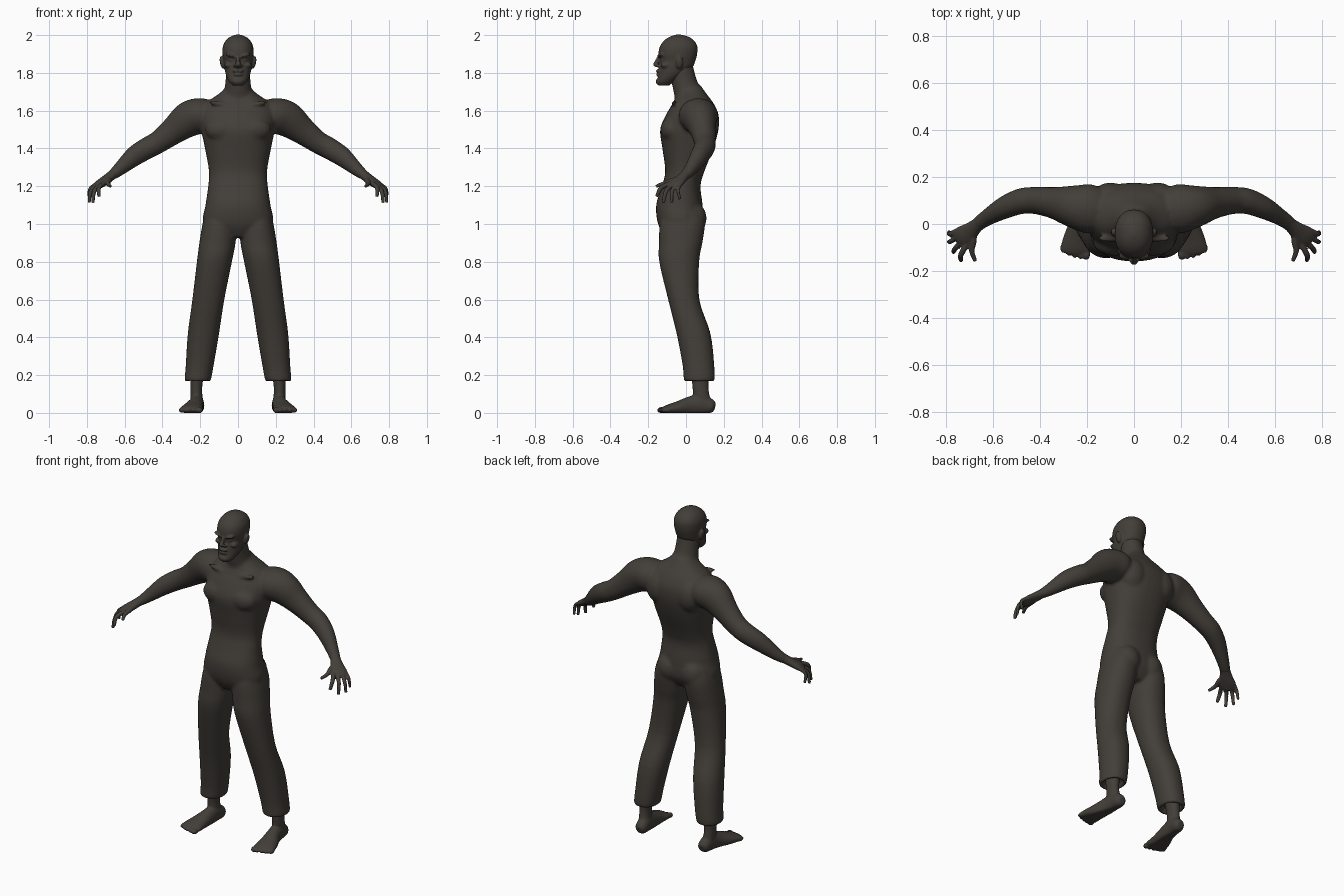
import bpy, bmesh, math
from mathutils import Vector, Matrix

skin = bpy.data.materials.new("dark brown")
skin.diffuse_color = (0.055, 0.048, 0.04, 1)


def spline(rows, steps=4):
    """Smoothly interpolate rows of numbers."""
    out = []
    for i in range(len(rows) - 1):
        a, b, c, d = (rows[max(0, min(len(rows) - 1, i + k))] for k in (-1, 0, 1, 2))
        for s in range(steps):
            t = s / steps
            out.append([0.5 * (2 * q + (r - p) * t + (2 * p - 5 * q + 4 * r - w) * t * t
                        + (3 * q - p - 3 * r + w) * t ** 3) for p, q, r, w in zip(a, b, c, d)])
    return out + [list(rows[-1])]


def loft(bm, rows, side=1, flat=False, power=2.0, n=24, steps=4):
    """Closed tube through rows of (x, y, z, half width, half depth)."""
    rows = spline(rows, steps)
    cs = [Vector((r[0] * side, r[1], r[2])) for r in rows]
    rings = []
    for i, r in enumerate(rows):
        if flat:
            u, v = Vector((1, 0, 0)), Vector((0, 1, 0))
        else:
            t = (cs[min(i + 1, len(cs) - 1)] - cs[max(i - 1, 0)]).normalized()
            u = t.cross(Vector((0, 0, 1)))
            u = u.normalized() if u.length > 0.05 else Vector((1, 0, 0))
            v = u.cross(t).normalized()
        ring = []
        for k in range(n):
            a = 2 * math.pi * k / n
            c, s = math.cos(a), math.sin(a)
            e = 2 / power
            ring.append(bm.verts.new(cs[i] + u * r[3] * math.copysign(abs(c) ** e, c)
                                     + v * r[4] * math.copysign(abs(s) ** e, s)))
        rings.append(ring)
    for p, q in zip(rings, rings[1:]):
        for k in range(n):
            bm.faces.new((p[k], p[(k + 1) % n], q[(k + 1) % n], q[k]))
    bm.faces.new(rings[0])
    bm.faces.new(rings[-1])


def blob(bm, pos, radii, side=1, tilt=0):
    m = (Matrix.Translation((pos[0] * side, pos[1], pos[2]))
         @ Matrix.Rotation(tilt * side, 4, 'Y') @ Matrix.Diagonal((*radii, 1)))
    bmesh.ops.create_uvsphere(bm, u_segments=16, v_segments=10, radius=1, matrix=m)


def finish(name, bm, voxel, smooth):
    """Fuse overlapping volumes into one smooth skin."""
    bmesh.ops.recalc_face_normals(bm, faces=bm.faces)
    me = bpy.data.meshes.new(name)
    bm.to_mesh(me)
    bm.free()
    me.materials.append(skin)
    ob = bpy.data.objects.new(name, me)
    bpy.context.collection.objects.link(ob)
    r = ob.modifiers.new("fuse", 'REMESH')
    r.mode, r.voxel_size, r.use_smooth_shade = 'VOXEL', voxel, True
    s = ob.modifiers.new("soften", 'SMOOTH')
    s.factor, s.iterations = 0.5, smooth
    return ob


def stack(rows):
    """(z, half width, front y, back y) to loft rows."""
    return [(0, (f + b) / 2, z, w, (b - f) / 2) for z, w, f, b in rows]


# Body: torso, neck, arms and trousers
bm = bmesh.new()
loft(bm, stack([(0.93, .07, -.11, .05), (1.0, .182, -.148, .09), (1.1, .172, -.158, .088),
                (1.2, .158, -.128, .077), (1.28, .154, -.11, .098), (1.4, .175, -.125, .145),
                (1.5, .195, -.137, .172), (1.58, .2, -.105, .172), (1.64, .17, -.07, .145),
                (1.69, .1, -.05, .108), (1.73, .06, -.045, .08)]), flat=True, power=2.3, n=32)
loft(bm, [(0, .03, 1.62, .1, .08), (0, .012, 1.70, .076, .078), (0, -.01, 1.76, .066, .068),
          (0, -.03, 1.86, .062, .062)], flat=True)
for s in (1, -1):
    loft(bm, [(.12, .06, 1.575, .08, .07), (.19, .065, 1.575, .105, .092), (.26, .075, 1.555, .09, .095),
              (.34, .09, 1.495, .068, .074), (.42, .1, 1.435, .058, .06), (.48, .097, 1.402, .055, .058),
              (.55, .07, 1.358, .048, .053), (.62, .03, 1.297, .036, .038), (.67, -.005, 1.255, .03, .026)],
         side=s)
    loft(bm, [(.09, -.02, 1.08, .075, .1), (.1, -.02, 1.0, .088, .12), (.109, -.028, .9, .096, .115),
              (.125, -.036, .8, .093, .106), (.157, -.012, .6, .085, .083), (.183, .04, .42, .083, .09),
              (.203, .066, .25, .074, .084), (.213, .07, .172, .069, .081), (.213, .07, .17, .055, .066),
              (.213, .07, .2, .045, .06)], side=s, flat=True, power=2.2)
    blob(bm, (.085, -.078, 1.5), (.09, .058, .065), s)        # chest
    blob(bm, (.08, .03, 1.03), (.08, .08, .09), s)            # seat
    blob(bm, (.1, .105, 1.54), (.085, .072, .1), s)           # shoulder blade
    blob(bm, (.09, -.062, 1.635), (.075, .016, .012), s, -.15)  # collar bone
finish("body", bm, .009, 6)

# Head
bm = bmesh.new()
loft(bm, stack([(1.733, .028, -.145, -.09), (1.755, .048, -.153, -.06), (1.79, .064, -.146, -.01),
                (1.83, .073, -.142, .035), (1.865, .077, -.138, .05), (1.9, .082, -.146, .059),
                (1.94, .08, -.138, .06), (1.972, .064, -.115, .042), (1.992, .04, -.085, .012),
                (2.003, .008, -.05, -.03)]), flat=True, power=2.2, n=32)
loft(bm, [(0, -.14, 1.893, .008, .008), (0, -.153, 1.865, .01, .011),
          (0, -.162, 1.842, .016, .013), (0, -.148, 1.83, .014, .008)], flat=True)
blob(bm, (0, -.146, 1.81), (.03, .014, .009))                 # upper lip
blob(bm, (0, -.146, 1.791), (.025, .013, .008))               # lower lip
blob(bm, (0, -.142, 1.755), (.03, .018, .02))                 # chin
for s in (1, -1):
    blob(bm, (.034, -.133, 1.891), (.033, .019, .009), s, -.25)  # brow
    blob(bm, (.05, -.108, 1.84), (.022, .026, .016), s)       # cheek
    blob(bm, (.017, -.15, 1.837), (.009, .011, .008), s)      # nostril
    blob(bm, (.034, -.122, 1.868), (.014, .013, .008), s)     # eye
    blob(bm, (.084, -.035, 1.855), (.012, .02, .034), s, .2)  # ear
finish("head", bm, .005, 3)

# Hands: palm, four curled fingers and a thumb
tips = [(.735, -.155, 1.145), (.768, -.12, 1.112), (.788, -.075, 1.113), (.786, -.032, 1.13)]
for s, label in ((1, "left"), (-1, "right")):
    bm = bmesh.new()
    loft(bm, [(.64, .017, 1.28, .03, .03), (.67, -.007, 1.257, .03, .025), (.7, -.033, 1.233, .039, .023),
              (.73, -.055, 1.212, .046, .02), (.75, -.07, 1.196, .036, .015)], side=s)
    for i, tip in enumerate(tips):
        f = i / 3
        base = Vector((.71, -.085, 1.215)).lerp(Vector((.757, -.03, 1.208)), f)
        mid = base.lerp(Vector(tip), .5) + Vector((.014, -.012, .012))
        r = .0125 - .002 * f
        loft(bm, [(*base, r, r), (*mid, r, r), (*tip, r * .75, r * .75)], side=s, n=10)
    loft(bm, [(.685, -.025, 1.24, .018, .018), (.684, -.075, 1.228, .015, .015),
              (.69, -.115, 1.215, .012, .012), (.675, -.158, 1.2, .009, .009)], side=s, n=10)
    finish(label + "_hand", bm, .005, 2)

    # Bare foot with toes and ankle
    bm = bmesh.new()
    loft(bm, [(.213, .153, .028, .018, .02), (.213, .135, .033, .034, .037), (.217, .08, .045, .037, .055),
              (.224, .02, .036, .042, .05), (.24, -.05, .024, .056, .035), (.247, -.1, .018, .064, .024),
              (.249, -.125, .014, .056, .016)], side=s)
    loft(bm, [(.215, .09, .04, .035, .05), (.22, .08, .1, .031, .043), (.22, .076, .15, .032, .043),
              (.215, .072, .23, .04, .05)], side=s, flat=True)
    for i in range(5):
        r = .017 if i == 0 else .0125
        blob(bm, (.203 + .0245 * i, -.131 + .003 * i * i * .6, .014), (r, .022, r), s)
    for v in bm.verts:
        v.co.z = max(v.co.z, 0)
    finish(label + "_foot", bm, .006, 2)
